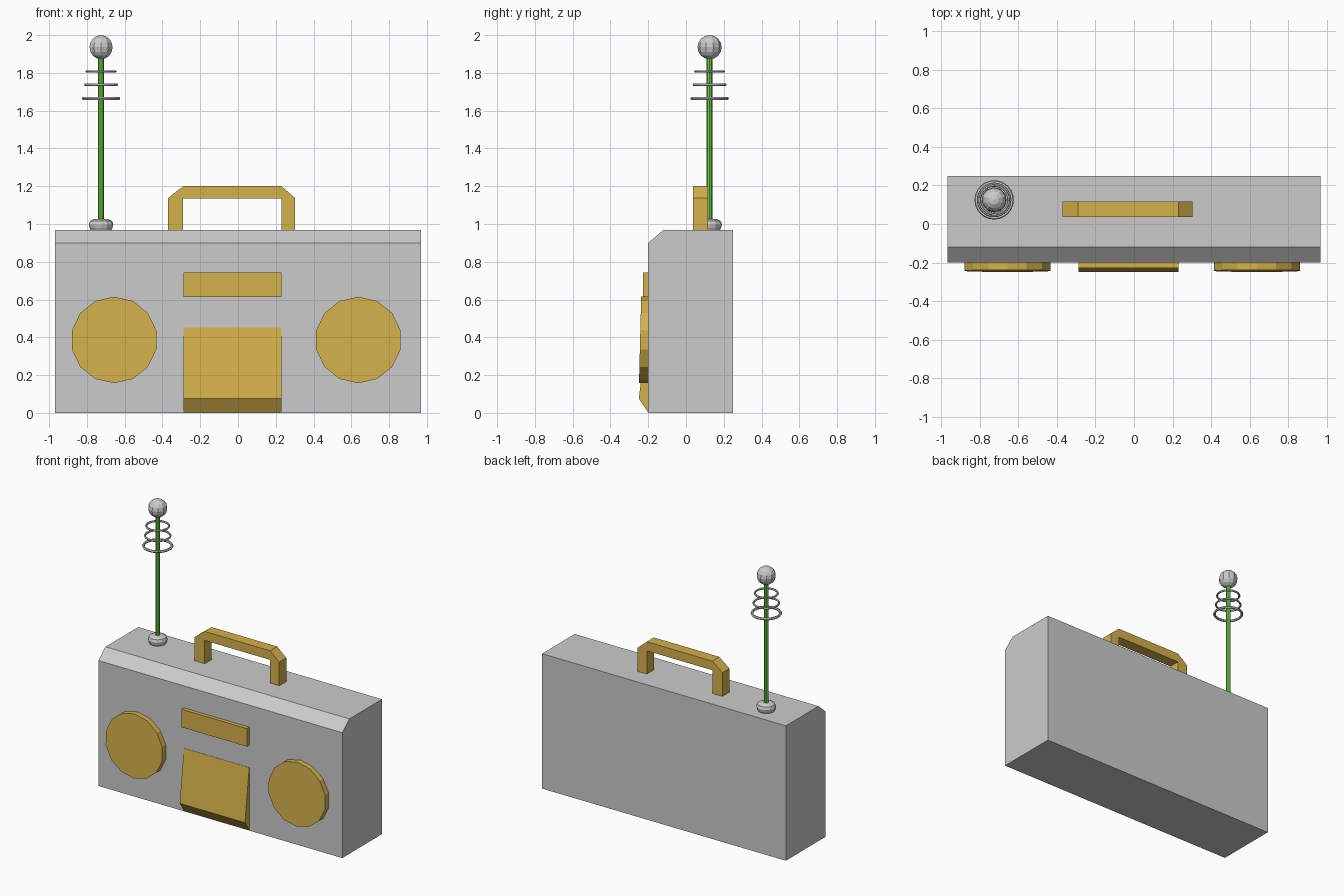
import bpy, bmesh, math
from mathutils import Matrix

if "Cube" in bpy.data.objects:
    bpy.data.objects.remove(bpy.data.objects["Cube"])


def material(name, color):
    m = bpy.data.materials.new(name)
    m.diffuse_color = color
    m.use_nodes = True
    m.node_tree.nodes["Principled BSDF"].inputs["Base Color"].default_value = m.diffuse_color
    return m


GOLD = material("gold", (0.66, 0.44, 0.07, 1))
GREEN = material("green", (0.15, 0.65, 0.05, 1))


def finish(name, bm, mat=None):
    bmesh.ops.recalc_face_normals(bm, faces=bm.faces)
    me = bpy.data.meshes.new(name)
    bm.to_mesh(me)
    bm.free()
    ob = bpy.data.objects.new(name, me)
    bpy.context.collection.objects.link(ob)
    if mat:
        me.materials.append(mat)
    return ob


def prism(name, points, offset, mat=None):
    """Extrude a closed 3D outline along an offset vector."""
    bm = bmesh.new()
    face = bm.faces.new([bm.verts.new(p) for p in points])
    ext = bmesh.ops.extrude_face_region(bm, geom=[face], use_keep_orig=True)
    bmesh.ops.translate(bm, vec=offset,
                        verts=[g for g in ext["geom"] if isinstance(g, bmesh.types.BMVert)])
    return finish(name, bm, mat)


def lathe(name, profile, center, sides, closed=False, mat=None):
    """Revolve (radius, z) points round a vertical axis."""
    bm = bmesh.new()
    rings = []
    for i in range(sides):
        a = 2 * math.pi * i / sides
        rings.append([bm.verts.new((center[0] + r * math.cos(a), center[1] + r * math.sin(a), z))
                      for r, z in profile])
    n = len(profile)
    for i in range(sides):
        p, q = rings[i], rings[(i + 1) % sides]
        for j in range(n if closed else n - 1):
            k = (j + 1) % n
            bm.faces.new((p[j], q[j], q[k], p[k]))
    if not closed:
        bm.faces.new([r[0] for r in rings])
        bm.faces.new([r[-1] for r in rings])
    return finish(name, bm, mat)


# Case with a chamfered front top edge
side = [(-0.20, 0), (0.25, 0), (0.25, 0.968), (-0.12, 0.968), (-0.20, 0.90)]
prism("case", [(-0.968, y, z) for y, z in side], (1.936, 0, 0))

# Display strip and wedge-shaped cassette door
X0, WIDTH = -0.288, 0.518
strip = [(-0.19, 0.613), (-0.227, 0.613), (-0.227, 0.742), (-0.19, 0.742)]
prism("display_strip", [(X0, y, z) for y, z in strip], (WIDTH, 0, 0), GOLD)
door = [(-0.19, 0.002), (-0.20, 0.002), (-0.25, 0.076), (-0.202, 0.453), (-0.19, 0.453)]
prism("cassette_door", [(X0, y, z) for y, z in door], (WIDTH, 0, 0), GOLD)

# Speakers: shallow discs whose fronts lean out at the bottom
for name, cx in (("left_speaker", -0.656), ("right_speaker", 0.637)):
    ob = prism(name, [(cx + 0.229 * math.cos(math.tau * i / 14 + math.pi / 2), -0.19,
                       0.386 + 0.229 * math.sin(math.tau * i / 14 + math.pi / 2))
                      for i in range(14)], (0, -0.053, 0), GOLD)
    for v in ob.data.vertices:
        if v.co.y < -0.2:
            v.co.y += (v.co.z - 0.386) * 0.025

# Carrying handle
arch = [(-0.37, 0.96), (-0.37, 1.138), (-0.29, 1.2), (0.23, 1.2), (0.302, 1.138), (0.302, 0.96),
        (0.23, 0.96), (0.23, 1.135), (-0.29, 1.135), (-0.29, 0.96)]
prism("handle", [(x, 0.036, z) for x, z in arch], (0, 0.08, 0), GOLD)

# Antenna: base, rod, rings and tip ball
AX = (-0.725, 0.125)
lathe("antenna_base", [(0.05, 0.96), (0.06, 0.978), (0.065, 0.998), (0.058, 1.016), (0.036, 1.027)],
      AX, 12)
lathe("antenna_rod", [(0.016, 1.0), (0.016, 1.9)], AX, 8, mat=GREEN)
for i, (r, z, t) in enumerate([(0.102, 1.665, 0.009), (0.09, 1.737, 0.007), (0.082, 1.807, 0.007)]):
    tube = [(r - t + t * math.cos(math.tau * k / 6), z + t * math.sin(math.tau * k / 6))
            for k in range(6)]
    lathe(f"antenna_ring_{i + 1}", tube, AX, 24, closed=True)
bm = bmesh.new()
bmesh.ops.create_uvsphere(bm, u_segments=10, v_segments=8, radius=0.064,
                          matrix=Matrix.Translation((*AX, 1.936)))
finish("antenna_ball", bm)
